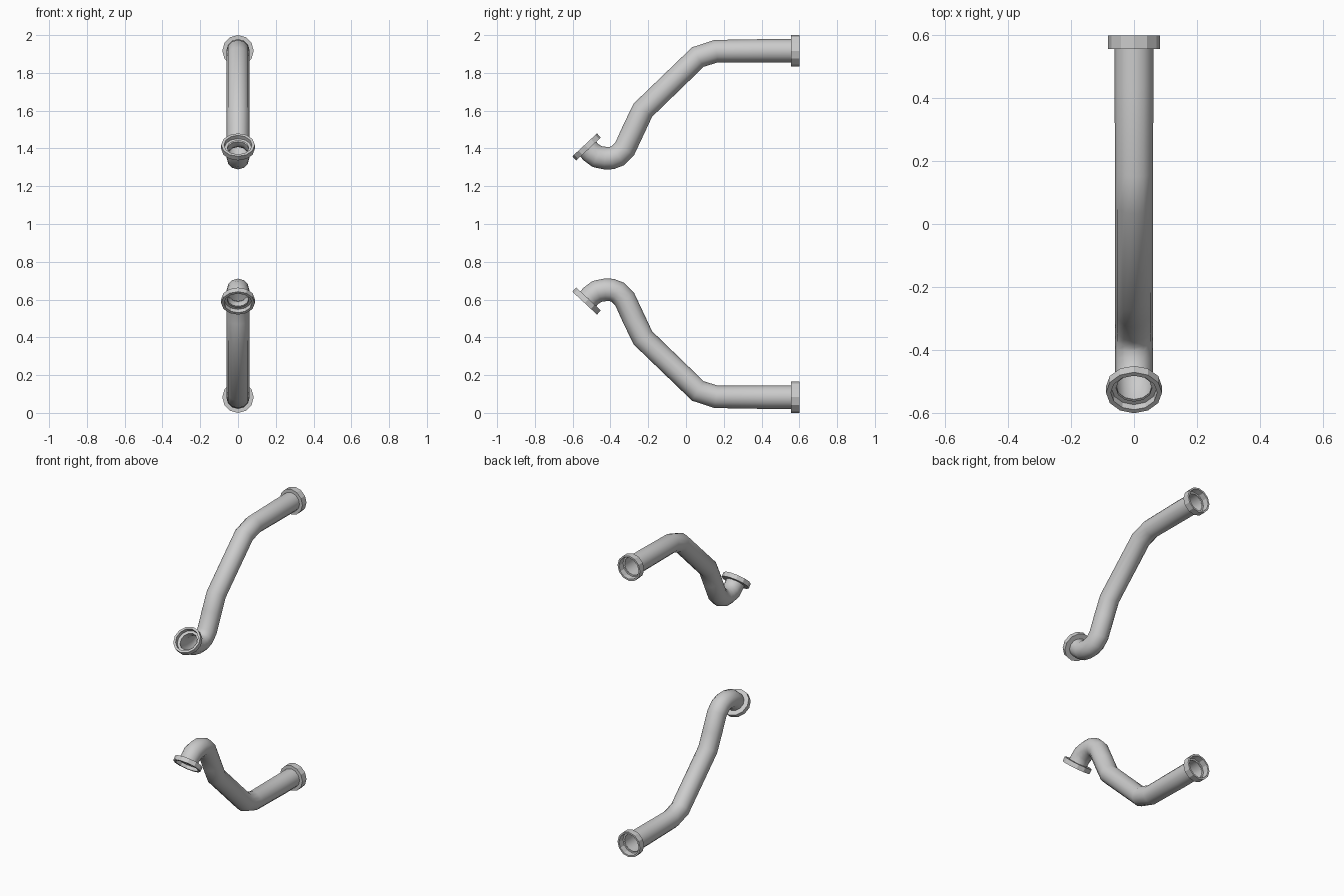
import bpy, bmesh
from math import sin, cos, pi
from mathutils import Vector

if "Cube" in bpy.data.objects:
    bpy.data.objects.remove(bpy.data.objects["Cube"])

SIDES = 12
X = Vector((1, 0, 0))


def loft(name, rings, upper):
    """Skin a list of (centre, direction, radius) rings; upper copies are mirrored about z = 1."""
    bm = bmesh.new()
    loops = []
    for c, d, r in rings:
        side = X.cross(d.normalized())
        loops.append([bm.verts.new(c + r * (cos(2 * pi * i / SIDES) * X + sin(2 * pi * i / SIDES) * side))
                      for i in range(SIDES)])
    for a, b in zip(loops, loops[1:]):
        for i in range(SIDES):
            j = (i + 1) % SIDES
            bm.faces.new((a[i], a[j], b[j], b[i]))
    if upper:
        for v in bm.verts:
            v.co.z = 2 - v.co.z
        bmesh.ops.reverse_faces(bm, faces=bm.faces[:])
    me = bpy.data.meshes.new(name)
    bm.to_mesh(me)
    bm.free()
    ob = bpy.data.objects.new(name, me)
    bpy.context.collection.objects.link(ob)
    bpy.ops.object.select_all(action='DESELECT')
    bpy.context.view_layer.objects.active = ob
    ob.select_set(True)
    return ob


def flange(name, centre, direction, profile, upper):
    """Flat-sided ring from (distance along axis, radius) pairs."""
    c, d = Vector(centre), Vector(direction).normalized()
    loft(name, [(c + d * t, d, r) for t, r in profile], upper)


# pipe centre line (y, z, radius), back to front
path = [(.56, .083, .062), (.43, .083, .062), (.16, .085, .06), (.063, .116, .06),
        (-.228, .397, .06), (-.275, .495, .06), (-.325, .603, .06), (-.36, .638, .06),
        (-.394, .651, .06), (-.429, .651, .06), (-.471, .643, .06), (-.502, .621, .058),
        (-.517, .604, .058)]
pts = [Vector((0, y, z)) for y, z, r in path]
front_dir = Vector((0, -.68, -.73))
dirs = [Vector((0, -1, 0))]
for a, b, c in zip(pts, pts[1:], pts[2:]):
    dirs.append((b - a).normalized() + (c - b).normalized())
dirs.append(front_dir)

for label, upper in (("lower", False), ("upper", True)):
    # bent pipe, open at both ends
    loft(label + "_pipe", [(p, d, q[2]) for p, d, q in zip(pts, dirs, path)], upper)
    bpy.ops.object.shade_smooth_by_angle(angle=pi / 4.5)
    # straight socket collar at the back
    flange(label + "_back_collar", (0, .557, .083), (0, 1, 0),
           [(0, .06), (0, .083), (.043, .083), (.043, .072), (.004, .07), (.004, .06)], upper)
    # tilted flange at the front
    flange(label + "_front_flange", (0, -.516, .603), front_dir,
           [(0, .057), (0, .089), (.03, .089), (.03, .074), (.008, .072), (.008, .057)], upper)
